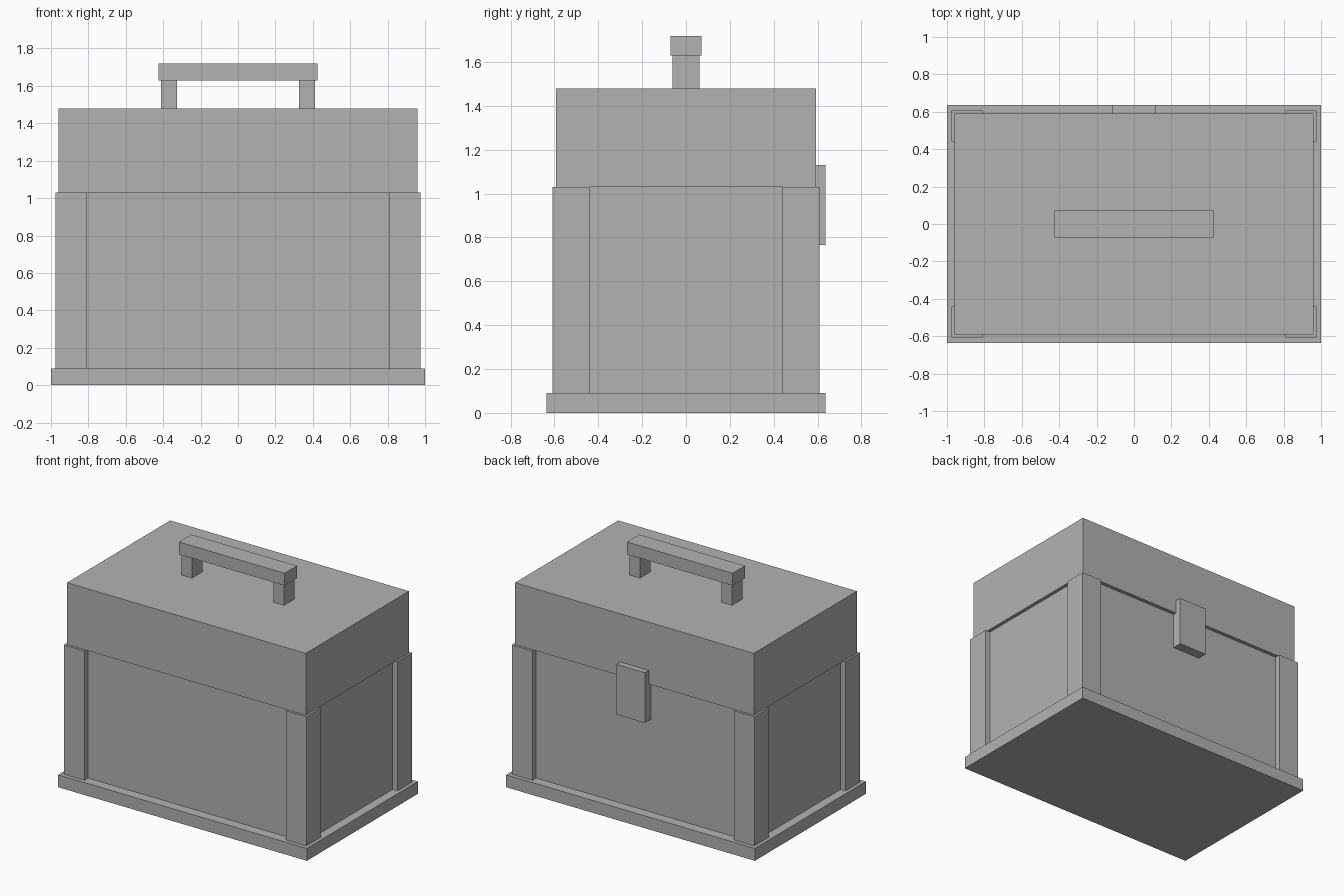
import bpy, bmesh

if "Cube" in bpy.data.objects:
    bpy.data.objects.remove(bpy.data.objects["Cube"])

grey = bpy.data.materials.new("plain grey")
grey.diffuse_color = (0.448, 0.448, 0.448, 1)
grey.use_nodes = True
grey.node_tree.nodes["Principled BSDF"].inputs["Base Color"].default_value = grey.diffuse_color


def box(name, x0, x1, y0, y1, z0, z1):
    """Axis-aligned box between the given limits."""
    bm = bmesh.new()
    bmesh.ops.create_cube(bm, size=1)
    for v in bm.verts:
        v.co = (x1 if v.co.x > 0 else x0,
                y1 if v.co.y > 0 else y0,
                z1 if v.co.z > 0 else z0)
    mesh = bpy.data.meshes.new(name)
    bm.to_mesh(mesh)
    bm.free()
    mesh.materials.append(grey)
    ob = bpy.data.objects.new(name, mesh)
    bpy.context.collection.objects.link(ob)
    return ob


def span(centre, half):
    return centre - half, centre + half


# Base plate, body and overhanging lid
box("base_plate", -1, 1, -0.637, 0.637, 0, 0.09)
box("body", -0.935, 0.935, -0.565, 0.565, 0.09, 1.03)
box("lid", -0.96, 0.96, -0.592, 0.592, 1.03, 1.48)

# Corner posts
for sx, side in ((-1, "left"), (1, "right")):
    for sy, end in ((-1, "front"), (1, "back")):
        box(f"corner_post_{end}_{side}", *span(sx * 0.8925, 0.0825),
            *span(sy * 0.5245, 0.0835), 0.09, 1.03)
    # Handle supports
    box(f"handle_support_{side}", *span(sx * 0.37, 0.043),
        -0.061, 0.061, 1.48, 1.63)

# Handle grip and back latch
box("handle_grip", -0.425, 0.425, -0.071, 0.071, 1.63, 1.72)
box("latch", -0.115, 0.115, 0.565, 0.636, 0.765, 1.13)
